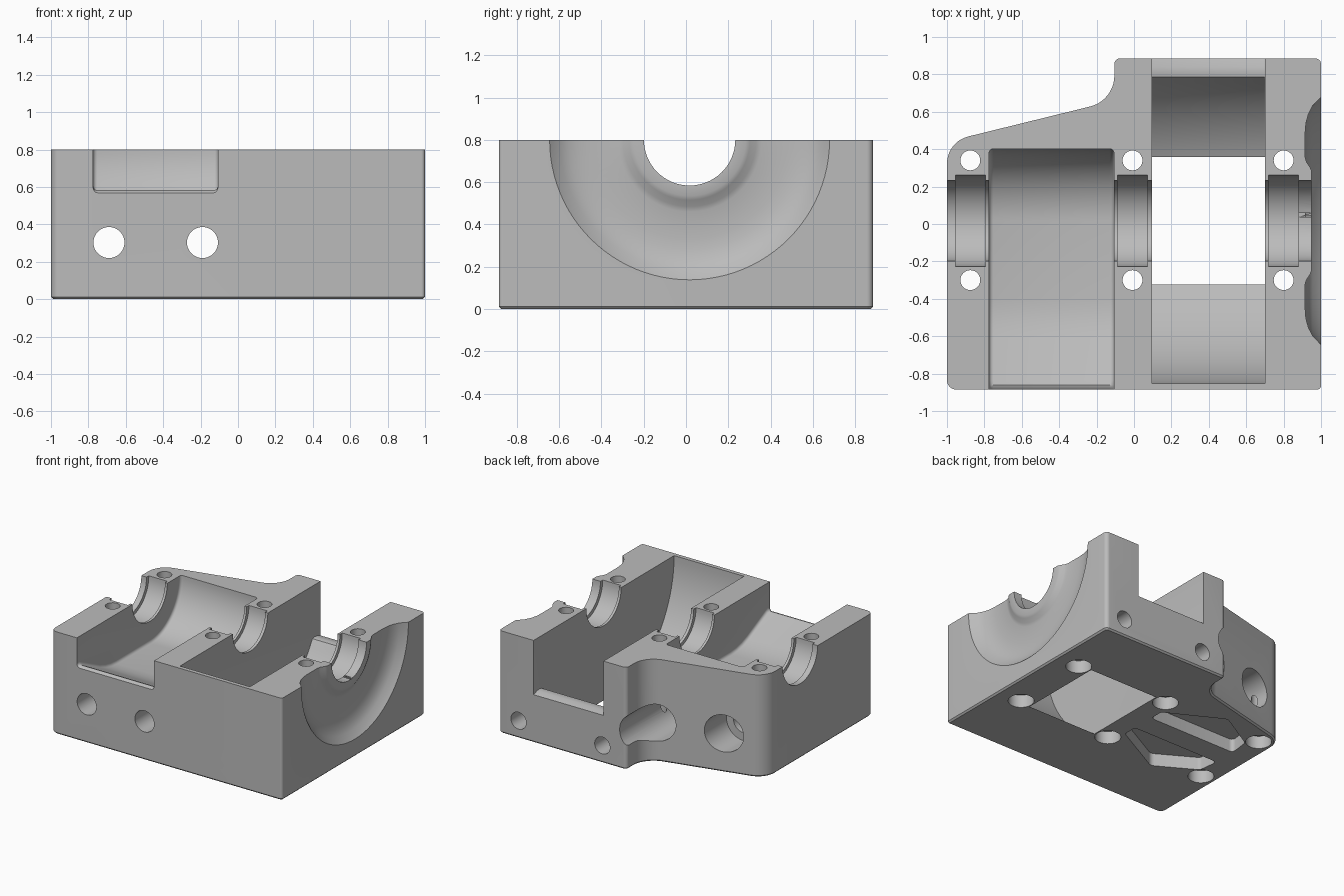
import bpy, bmesh
from math import sin, cos, pi, sqrt, asin
from mathutils import Vector

cube = bpy.data.objects.get("Cube")
if cube:
    bpy.data.objects.remove(cube, do_unlink=True)

WIDTH, DEPTH, TOP = 1.0, 0.885, 0.8
AXIS_Y = 0.017          # shaft axis lies on the top plane
BOLT_X = (-0.875, -0.008, 0.80)
BOLT_Y = (-0.30, 0.34)


def place(axis, a, b, t):
    """Put section point (a, b) at distance t along an axis."""
    return {"x": (t, a, b), "y": (a, t, b), "z": (a, b, t)}[axis]


def finish(bm, name):
    bmesh.ops.recalc_face_normals(bm, faces=bm.faces)
    mesh = bpy.data.meshes.new(name)
    bm.to_mesh(mesh)
    bm.free()
    obj = bpy.data.objects.new(name, mesh)
    bpy.context.collection.objects.link(obj)
    return obj


def rounded(corners, steps=10):
    """Outline from (x, y, radius) corners."""
    out = []
    for i, (x, y, r) in enumerate(corners):
        p = Vector((x, y))
        u = (Vector(corners[i - 1][:2]) - p).normalized()
        v = (Vector(corners[(i + 1) % len(corners)][:2]) - p).normalized()
        half = u.angle(v) / 2
        centre = p + (u + v).normalized() * (r / sin(half))
        start = p + u * (r * cos(half) / sin(half)) - centre
        end = p + v * (r * cos(half) / sin(half)) - centre
        sweep = start.angle(end)
        for k in range(steps + 1):
            f = k / steps
            d = (start * sin((1 - f) * sweep) + end * sin(f * sweep)) / sin(sweep)
            out.append(tuple(centre + d))
    return out


def prism(name, axis, outline, lo, hi, bevel=0, pick=None, segments=4):
    """Extruded outline; the end edges chosen by pick are bevelled."""
    bm = bmesh.new()
    ends = [[bm.verts.new(place(axis, a, b, t)) for a, b in outline] for t in (lo, hi)]
    for ring in ends:
        bm.faces.new(ring)
    n = len(outline)
    for i in range(n):
        j = (i + 1) % n
        bm.faces.new((ends[0][i], ends[0][j], ends[1][j], ends[1][i]))
    bmesh.ops.recalc_face_normals(bm, faces=bm.faces)
    if bevel:
        rim = {e for f in bm.faces if len(f.verts) > 4 for e in f.edges}
        edges = [e for e in rim if pick((e.verts[0].co + e.verts[1].co) / 2)]
        bmesh.ops.bevel(bm, geom=edges, offset=bevel, segments=segments,
                        profile=0.5, affect='EDGES', clamp_overlap=True)
    return finish(bm, name)


def lathe(name, axis, centre, profile, n=64):
    """Solid of revolution from (distance, radius) points."""
    bm = bmesh.new()
    rings = [[bm.verts.new(place(axis, centre[0] + r * cos(2 * pi * k / n),
                                 centre[1] + r * sin(2 * pi * k / n), t))
              for k in range(n)] for t, r in profile]
    for p, q in zip(rings, rings[1:]):
        for k in range(n):
            m = (k + 1) % n
            bm.faces.new((p[k], p[m], q[m], q[k]))
    bm.faces.new(rings[0])
    bm.faces.new(rings[-1])
    return finish(bm, name)


def arc(radius, start, end, steps):
    """Points around the shaft axis, angles measured from +y downwards."""
    return [(AXIS_Y + radius * cos(start + (end - start) * k / steps),
             TOP - radius * sin(start + (end - start) * k / steps))
            for k in range(steps + 1)]


# Block with the slanted rear corner and a small bottom chamfer
outline = rounded([(-WIDTH, -DEPTH, 0.05), (WIDTH, -DEPTH, 0.02), (WIDTH, DEPTH, 0.03),
                   (-0.105, DEPTH, 0.03), (-0.105, 0.66, 0.17), (-WIDTH, 0.44, 0.15)])
body = prism("bearing_block", "z", outline, 0, TOP, 0.012, lambda c: c.z < 0.01, 1)

cutters = []

# Curved left chamber, open at the front over a rounded lip
chamber = [(0.402, 1.0)] + arc(0.385, 0, pi / 2, 24) + [
    (-0.40, 0.415), (-0.47, 0.421), (-0.54, 0.437), (-0.61, 0.463), (-0.84, 0.575),
    (-0.86, 0.583), (-0.873, 0.58), (-0.886, 0.568), (-1.0, 0.44), (-1.0, 1.0)]
cutters.append(prism("chamber_cutter", "x", chamber, -0.775, -0.107, 0.03,
                     lambda c: c.z < 0.95 and c.y > -0.99))

# Large round well, open below and at the back over a rounded sill
sill_angle = asin(0.43 / 0.87)
well = [(-0.853, 1.0)] + arc(0.87, pi, sill_angle, 56) + [
    (0.785, 0.388), (0.81, 0.393), (0.84, 0.39), (0.886, 0.375), (1.0, 0.33), (1.0, 1.0)]
cutters.append(prism("well_cutter", "x", well, 0.095, 0.70, 0.04,
                     lambda c: c.y > 0.1 and c.z < 0.5 and c.y < 0.99))

# Shaft bore and three wider bearing seats
shaft = (AXIS_Y, TOP)
cutters.append(lathe("bore_cutter", "x", shaft, [(-1.2, 0.216), (1.2, 0.216)]))
for x in BOLT_X:
    cutters.append(lathe("seat_cutter", "x", shaft, [(x - 0.08, 0.244), (x + 0.08, 0.244)]))

# Dished recess around the bore on the end face
dish = [(0.95, 0.1), (0.95, 0.265), (0.942, 0.285), (0.922, 0.315), (0.915, 0.34),
        (0.915, 0.47), (0.919, 0.52), (0.932, 0.57), (0.955, 0.615), (1.0, 0.662), (1.06, 0.70)]
cutters.append(lathe("dish_cutter", "x", shaft, dish, 96))

# Cap bolt holes with counterbores underneath
for x in BOLT_X:
    for y in BOLT_Y:
        cutters.append(lathe("bolt_cutter", "z", (x, y), [
            (-0.1, 0.093), (0.1, 0.093), (0.1, 0.053), (1.0, 0.053)], 40))

# Cross holes, widened at the back
for x in (-0.69, -0.19):
    cutters.append(lathe("cross_hole_cutter", "y", (x, 0.303), [
        (-1.1, 0.083), (0.28, 0.083), (0.28, 0.145), (1.1, 0.145)], 48))

# Blind holes in the back face
for x in (0.83, 0.105):
    cutters.append(lathe("blind_hole_cutter", "y", (x, 0.137), [(0.68, 0.066), (1.0, 0.066)], 40))

# Mirrored pair of lightening pockets underneath
for s in (1, -1):
    pocket = rounded([(-0.07, AXIS_Y + s * 0.09, 0.03), (-0.83, AXIS_Y + s * 0.09, 0.03),
                      (-0.81, AXIS_Y + s * 0.25, 0.04), (-0.50, AXIS_Y + s * 0.43, 0.05),
                      (-0.07, AXIS_Y + s * 0.20, 0.03)], 5)
    cutters.append(prism("pocket_cutter", "z", pocket, -0.1, 0.1))

# Cut everything out of the block
bpy.context.view_layer.objects.active = body
for cutter in cutters:
    mod = body.modifiers.new("cut", 'BOOLEAN')
    mod.operation = 'DIFFERENCE'
    mod.solver = 'EXACT'
    mod.object = cutter
    bpy.ops.object.modifier_apply(modifier=mod.name)
    bpy.data.objects.remove(cutter, do_unlink=True)

# Plain grey finish
grey = bpy.data.materials.new("plain_grey")
grey.use_nodes = True
colour = (0.5, 0.5, 0.5, 1)
grey.diffuse_color = colour
grey.node_tree.nodes["Principled BSDF"].inputs["Base Color"].default_value = colour
body.data.materials.clear()
body.data.materials.append(grey)

bpy.ops.object.select_all(action='DESELECT')
body.select_set(True)
bpy.ops.object.shade_smooth_by_angle(angle=pi / 6)
